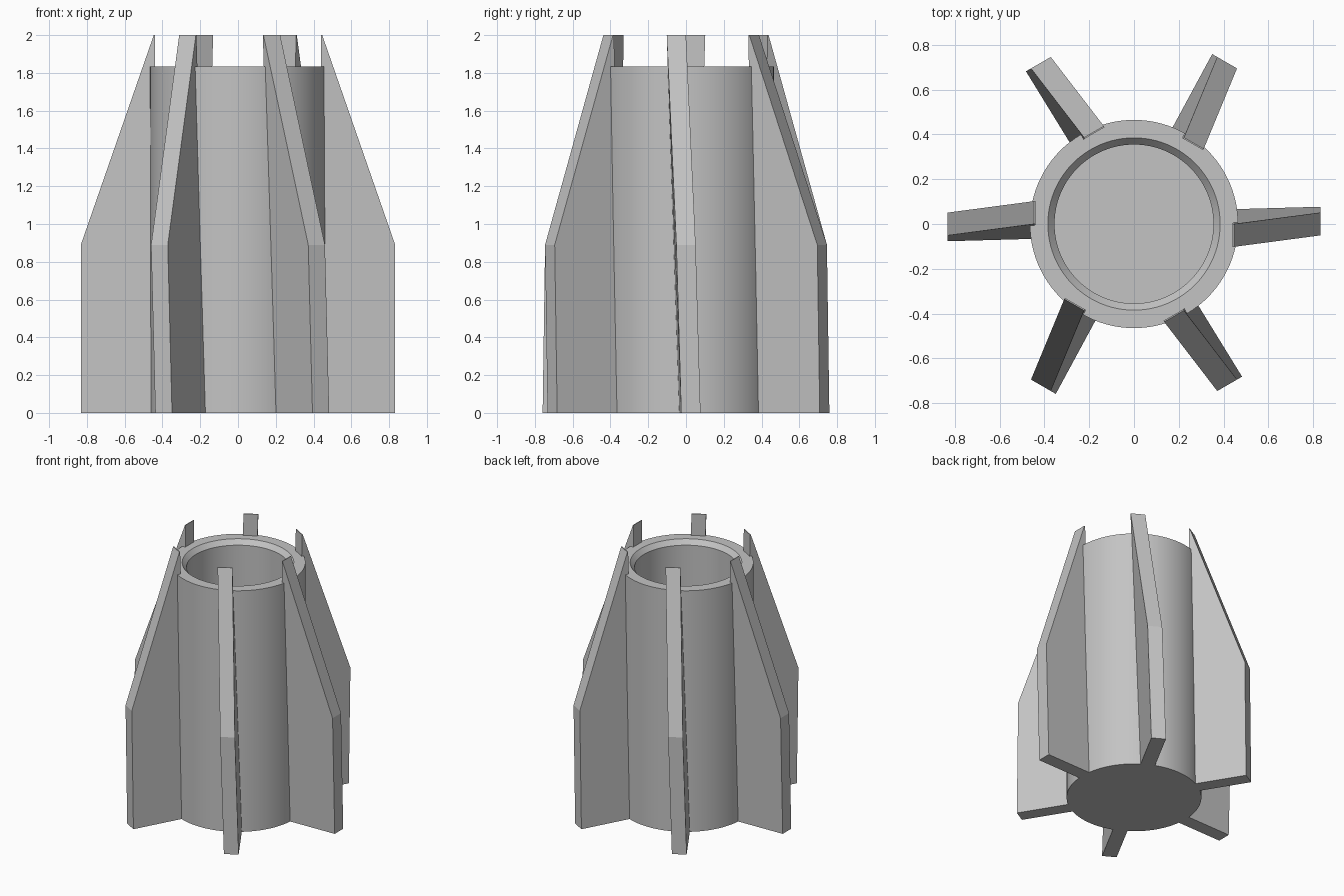
import bpy
import bmesh
import math
from mathutils import Matrix

cube = bpy.data.objects.get("Cube")
if cube:
    bpy.data.objects.remove(cube, do_unlink=True)

COLOUR = (0.55, 0.55, 0.55, 1.0)
grey = bpy.data.materials.new("light_grey")
grey.use_nodes = True
grey.diffuse_color = COLOUR
grey.node_tree.nodes["Principled BSDF"].inputs["Base Color"].default_value = COLOUR


def make_object(name, bm):
    bmesh.ops.recalc_face_normals(bm, faces=bm.faces)
    mesh = bpy.data.meshes.new(name)
    bm.to_mesh(mesh)
    bm.free()
    mesh.materials.append(grey)
    obj = bpy.data.objects.new(name, mesh)
    bpy.context.collection.objects.link(obj)
    return obj


# Hollow body: a profile (radius, height) turned around z
profile = [(0, 0), (0.465, 0), (0.465, 1.835), (0.385, 1.835),
           (0.355, 1.8), (0.355, 0.1), (0, 0.1)]
bm = bmesh.new()
points = [bm.verts.new((r, 0, z)) for r, z in profile]
edges = [bm.edges.new(pair) for pair in zip(points, points[1:])]
bmesh.ops.spin(bm, geom=points + edges, cent=(0, 0, 0), axis=(0, 0, 1),
               angle=math.tau, steps=96, use_merge=True)
bmesh.ops.remove_doubles(bm, verts=bm.verts, dist=0.0001)
body = make_object("body", bm)
bpy.context.view_layer.objects.active = body
body.select_set(True)
bpy.ops.object.shade_smooth_by_angle(angle=math.radians(25))
body.select_set(False)

# Six slanted fins: outline points are (radius, sideways shift, height)
outline = [(0.44, 0.015, 0), (0.832, 0.026, 0), (0.832, 0.0, 0.89),
           (0.446, -0.051, 2), (0.44, -0.051, 2)]
HALF_THICKNESS = 0.051
for i in range(6):
    bm = bmesh.new()
    sides = [[bm.verts.new((r, shift + s * HALF_THICKNESS, z))
              for r, shift, z in outline] for s in (-1, 1)]
    for side in sides:
        bm.faces.new(side)
    for a in range(len(outline)):
        b = (a + 1) % len(outline)
        bm.faces.new((sides[0][a], sides[0][b], sides[1][b], sides[1][a]))
    bm.transform(Matrix.Rotation(i * math.tau / 6, 4, "Z"))
    make_object(f"fin_{i + 1}", bm)
